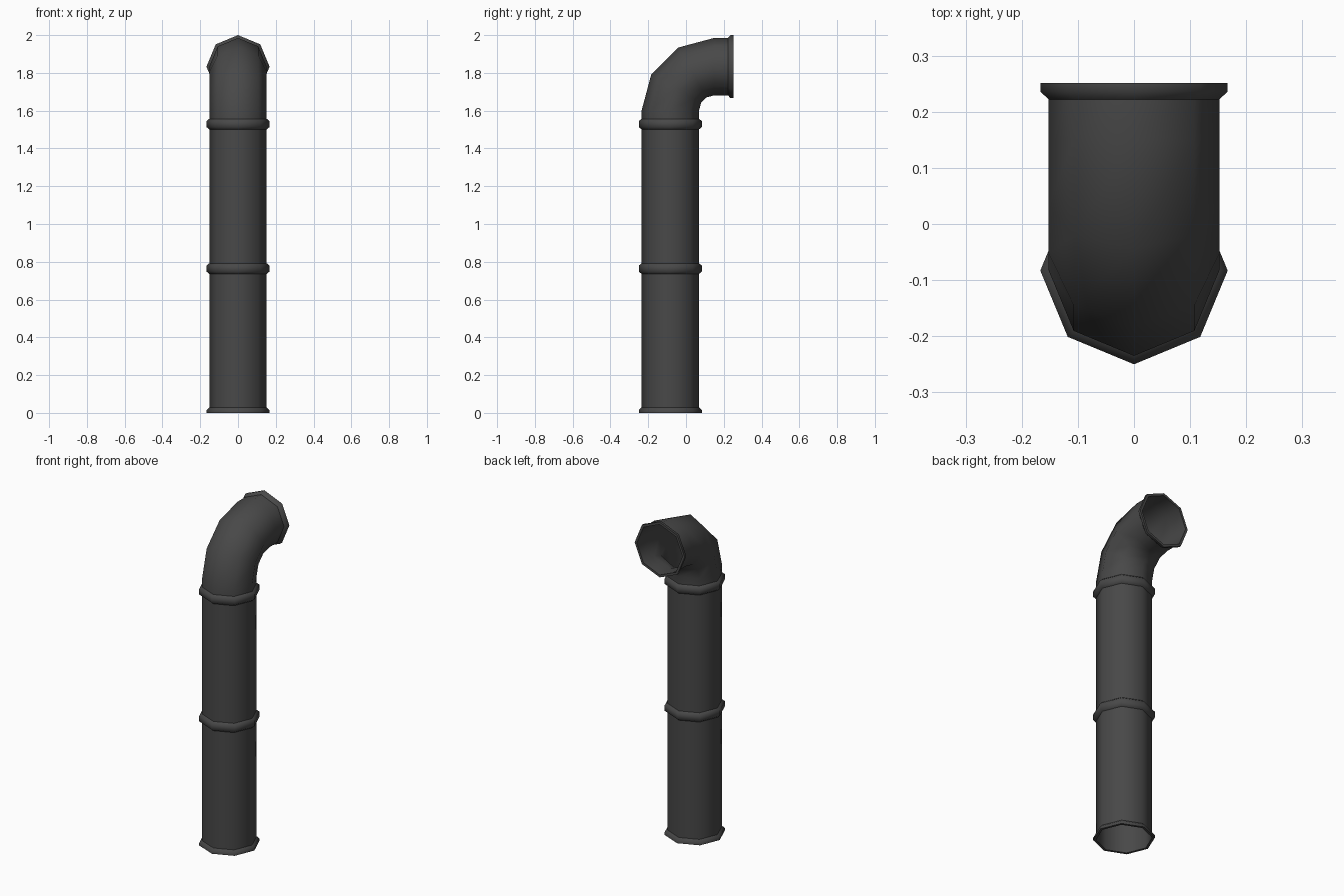
import bpy, math
from mathutils import Vector, Matrix

if "Cube" in bpy.data.objects:
    bpy.data.objects.remove(bpy.data.objects["Cube"])

SIDES = 8
R, RF = 0.152, 0.167        # pipe and flange radii
CY, CZ = -0.083, 1.833      # upright axis y, outlet axis z
BEND, BEND_Z = 0.232, 1.601 # elbow radius and start height
END_Y = 0.251

mat = bpy.data.materials.new("dark grey metal")
mat.diffuse_color = (0.065, 0.065, 0.065, 1)
mat.use_nodes = True
mat.node_tree.nodes["Principled BSDF"].inputs["Base Color"].default_value = mat.diffuse_color


def station(tilt, centre, r):
    """Octagon ring; tilt 0 faces up, 90 degrees faces back."""
    rot = Matrix.Rotation(-tilt, 3, 'X')
    return [rot @ Vector((r * math.sin(a), -r * math.cos(a), 0)) + Vector(centre)
            for a in (2 * math.pi * i / SIDES for i in range(SIDES))]


def loft(name, rings, closed=False):
    verts = [v for ring in rings for v in ring]
    n = len(rings)
    faces = []
    for k in range(n if closed else n - 1):
        a, b = k * SIDES, (k + 1) % n * SIDES
        for i in range(SIDES):
            j = (i + 1) % SIDES
            faces.append((a + i, a + j, b + j, b + i))
    me = bpy.data.meshes.new(name)
    me.from_pydata(verts, [], faces)
    me.materials.append(mat)
    ob = bpy.data.objects.new(name, me)
    bpy.context.collection.objects.link(ob)
    bpy.ops.object.select_all(action='DESELECT')
    ob.select_set(True)
    bpy.context.view_layer.objects.active = ob
    bpy.ops.object.shade_smooth_by_angle(angle=math.radians(50))
    return ob


# open pipe: straight run, three-segment elbow, short outlet
path = [(0, (0, CY, 0)), (0, (0, CY, 0.765)), (0, (0, CY, 1.53))]
for k in range(4):
    t = math.radians(30 * k)
    path.append((t, (0, CY + BEND * (1 - math.cos(t)), BEND_Z + BEND * math.sin(t))))
path.append((math.pi / 2, (0, END_Y, CZ)))
loft("pipe", [station(t, c, R) for t, c in path])

# chamfered collars around the joints
for name, z in (("lower_collar", 0.764), ("upper_collar", 1.529)):
    prof = [(R, -.028), (RF, -.016), (RF, .016), (R, .028)]
    loft(name, [station(0, (0, CY, z + h), r) for r, h in prof])

# end flanges, flat at the mouth and chamfered towards the pipe
prof = [(R, 0), (RF, 0), (RF, .015), (R, .029)]
loft("base_flange", [station(0, (0, CY, h), r) for r, h in prof])
loft("outlet_flange", [station(math.pi / 2, (0, END_Y - h, CZ), r)
                       for r, h in reversed(prof)])
